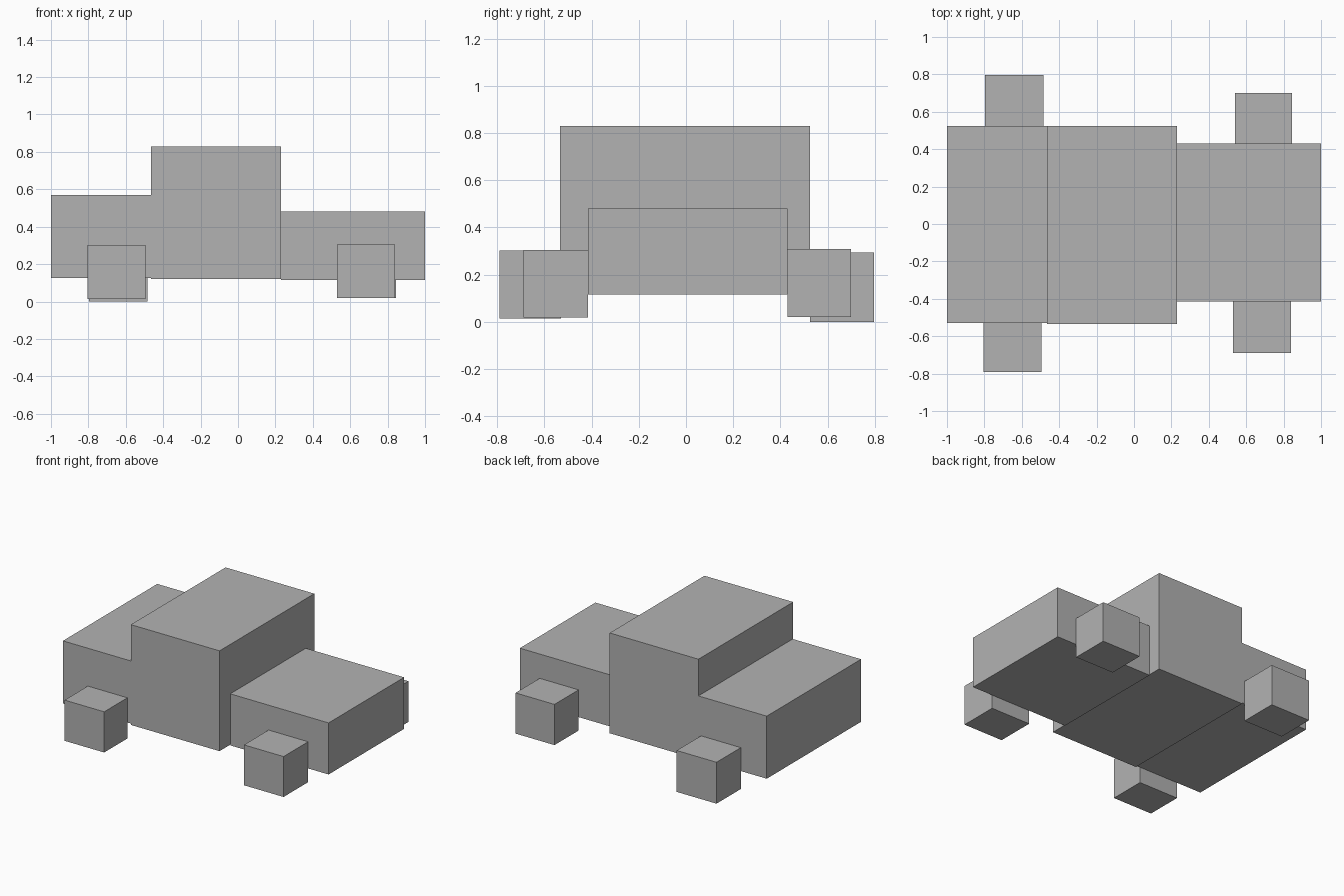
import bpy
from mathutils import Vector

# Remove the default cube
default = bpy.data.objects.get("Cube")
if default:
    bpy.data.objects.remove(default, do_unlink=True)

# Single plain grey
GREY = (0.448, 0.448, 0.448, 1.0)
grey = bpy.data.materials.new("plain_grey")
grey.use_nodes = True
grey.diffuse_color = GREY
grey.node_tree.nodes["Principled BSDF"].inputs["Base Color"].default_value = GREY


def box(name, low, high):
    """Flat-faced box between two opposite corners."""
    low, high = Vector(low), Vector(high)
    bpy.ops.mesh.primitive_cube_add(size=1, location=(low + high) / 2)
    obj = bpy.context.object
    obj.name = name
    obj.scale = high - low
    bpy.ops.object.transform_apply(location=False, rotation=False, scale=True)
    obj.data.materials.append(grey)
    return obj


# Body: tail, tall cabin, narrower hood
box("tail", (-1.0, -0.53, 0.127), (-0.465, 0.525, 0.57))
box("cabin", (-0.465, -0.535, 0.12), (0.23, 0.525, 0.83))
box("hood", (0.23, -0.415, 0.115), (1.0, 0.43, 0.48))

# Four blocky wheels sitting flush against the body sides
box("rear_right_wheel", (-0.805, -0.79, 0.014), (-0.495, -0.53, 0.302))
box("rear_left_wheel", (-0.797, 0.525, 0.0), (-0.485, 0.797, 0.293))
box("front_right_wheel", (0.53, -0.69, 0.018), (0.84, -0.415, 0.304))
box("front_left_wheel", (0.54, 0.43, 0.02), (0.845, 0.70, 0.308))
